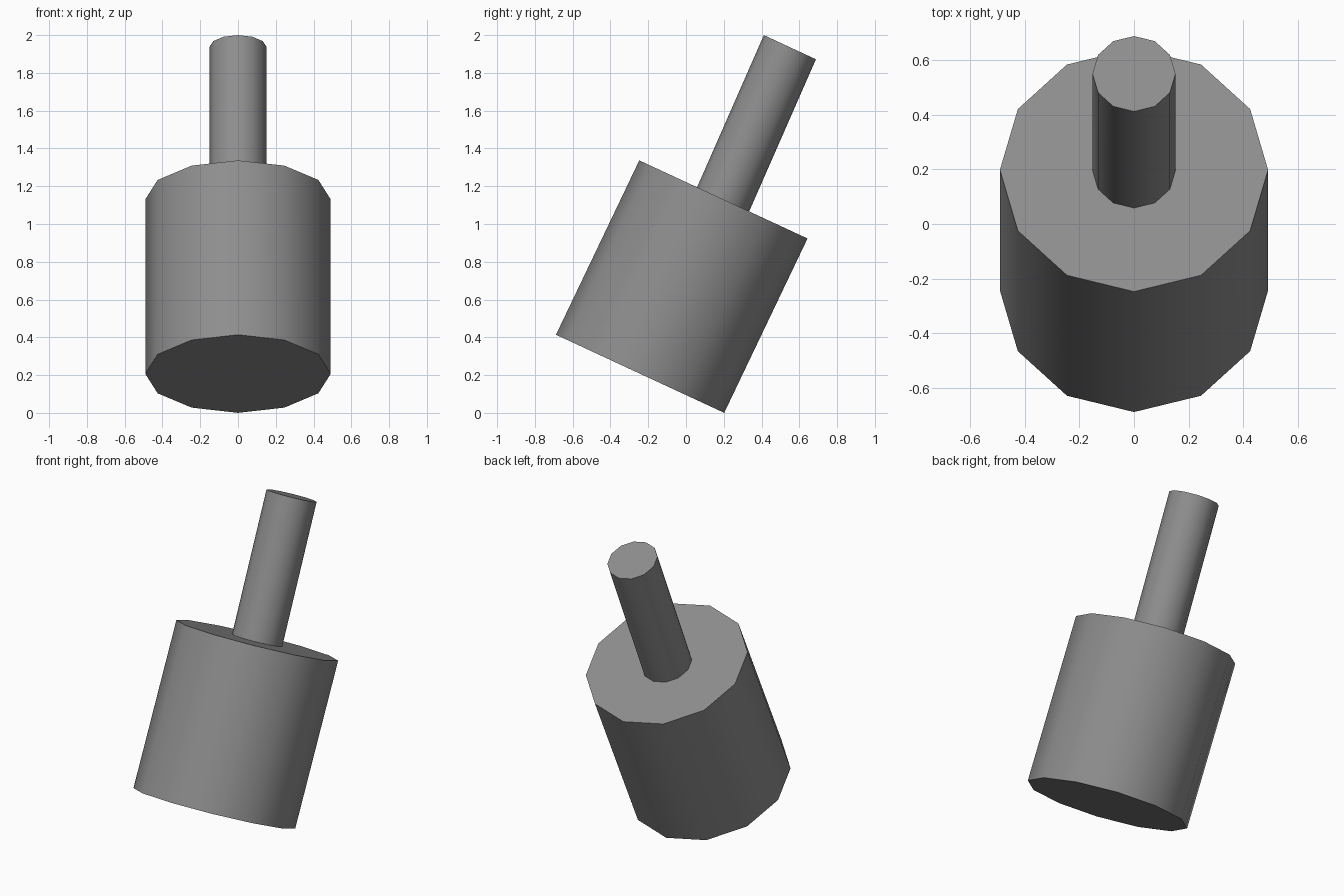
import bpy
import bmesh
from math import radians, sin, cos, pi
from mathutils import Vector

if "Cube" in bpy.data.objects:
    bpy.data.objects.remove(bpy.data.objects["Cube"], do_unlink=True)

SIDES = 12
TILT = radians(24.9)

grey = bpy.data.materials.new("mid grey")
grey.use_nodes = True
colour = (0.27, 0.27, 0.27, 1)
grey.diffuse_color = colour
grey.node_tree.nodes["Principled BSDF"].inputs["Base Color"].default_value = colour


def leaning_cylinder(name, radius, bottom, top):
    """Twelve-sided cylinder between two centres, with both caps tilted backwards."""
    across = Vector((1, 0, 0))
    back = Vector((0, cos(TILT), -sin(TILT)))
    bm = bmesh.new()
    rings = []
    for centre in (bottom, top):
        rings.append([bm.verts.new(Vector(centre) + radius * (across * cos(a) + back * sin(a)))
                      for a in (2 * pi * i / SIDES for i in range(SIDES))])
    low, high = rings
    for i in range(SIDES):
        j = (i + 1) % SIDES
        bm.faces.new((low[i], low[j], high[j], high[i]))
    bm.faces.new(low[::-1])
    bm.faces.new(high)
    mesh = bpy.data.meshes.new(name)
    bm.to_mesh(mesh)
    bm.free()
    mesh.materials.append(grey)
    obj = bpy.data.objects.new(name, mesh)
    bpy.context.collection.objects.link(obj)
    # Smooth sides, sharp cap rims
    bpy.ops.object.select_all(action="DESELECT")
    obj.select_set(True)
    bpy.context.view_layer.objects.active = obj
    bpy.ops.object.shade_smooth_by_angle(angle=radians(40))
    return obj


# Wide drum and the thin shaft rising from its upper cap
leaning_cylinder("drum", 0.491, (0, -0.243, 0.207), (0, 0.198, 1.130))
leaning_cylinder("shaft", 0.152, (0, 0.195, 1.127), (0, 0.55, 1.936))
